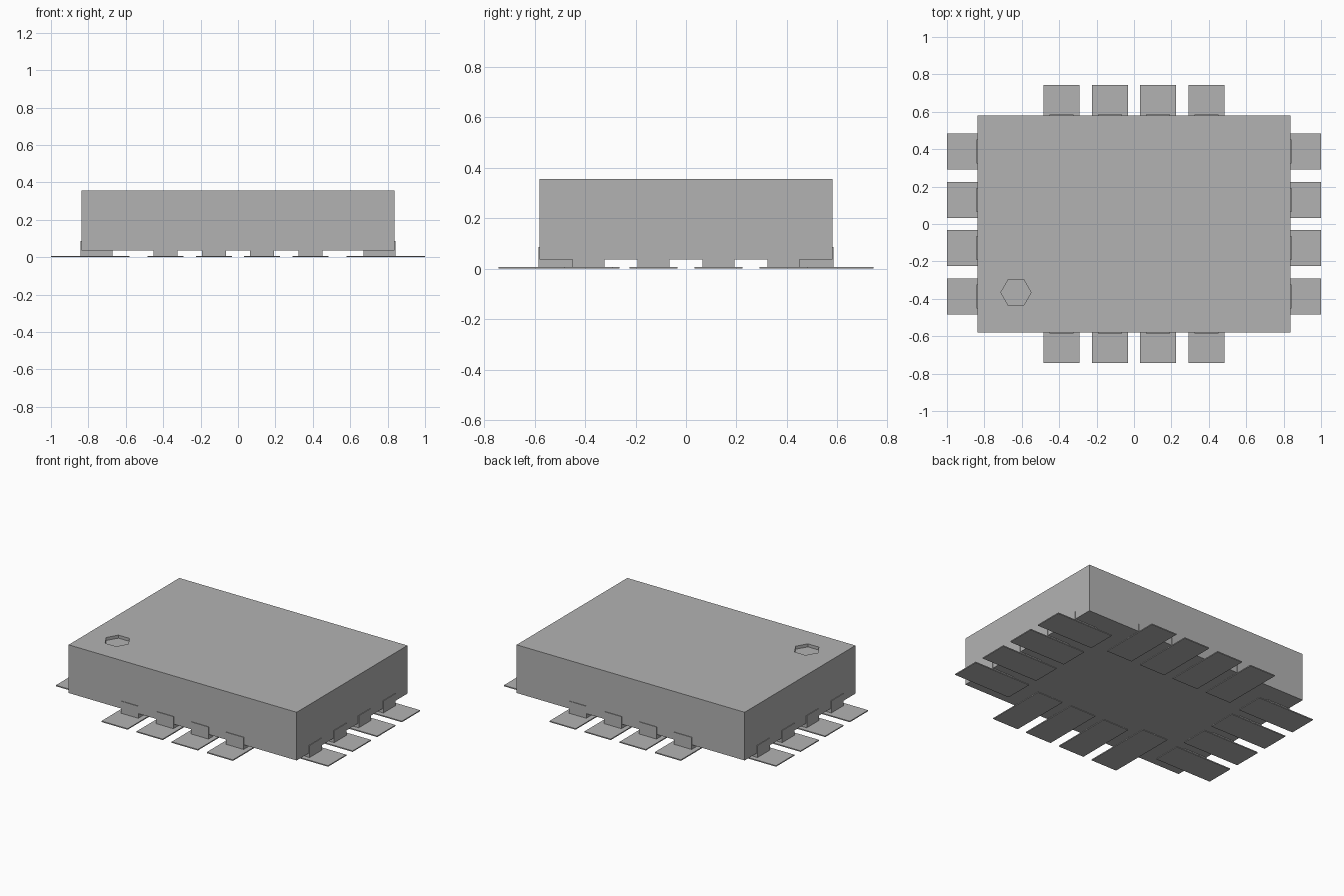
import bpy
import math

if "Cube" in bpy.data.objects:
    bpy.data.objects.remove(bpy.data.objects["Cube"], do_unlink=True)

# Single flat grey
grey = bpy.data.materials.new("neutral_grey")
grey.use_nodes = True
colour = (0.45, 0.45, 0.45, 1)
grey.diffuse_color = colour
grey.node_tree.nodes["Principled BSDF"].inputs["Base Color"].default_value = colour


def box(name, low, high):
    """Axis-aligned box between two corners."""
    centre = [(a + b) / 2 for a, b in zip(low, high)]
    size = [abs(b - a) for a, b in zip(low, high)]
    bpy.ops.mesh.primitive_cube_add(size=1, location=centre)
    obj = bpy.context.object
    obj.name = name
    obj.scale = size
    bpy.ops.object.transform_apply(location=False, rotation=False, scale=True)
    obj.data.materials.append(grey)
    return obj


HALF_X, HALF_Y = 0.838, 0.581
PAD_REACH = 0.162      # pad length outside the body
PAD_LENGTH = 0.42
PAD_HALF, LEAD_HALF = 0.096, 0.064
PAD_TOP, LEAD_TOP = 0.007, 0.087
PITCH = 0.258

# Package body with a hexagonal marker recess
body = box("package_body", (-HALF_X, -HALF_Y, 0.036), (HALF_X, HALF_Y, 0.356))
bpy.ops.mesh.primitive_cylinder_add(vertices=6, radius=0.081, depth=0.04,
                                    location=(-0.631, -0.366, 0.356),
                                    rotation=(0, 0, math.radians(30)))
cutter = bpy.context.object
cutter.name = "marker_cutter"
cutter.hide_render = True
recess = body.modifiers.new("marker_recess", "BOOLEAN")
recess.operation = "DIFFERENCE"
recess.solver = "EXACT"
recess.object = cutter
bpy.context.view_layer.objects.active = body
bpy.ops.object.modifier_apply(modifier=recess.name)
bpy.data.objects.remove(cutter, do_unlink=True)

# Four pads and leads along each side
sides = {"left": (0, 1), "right": (0, -1), "back": (1, 1), "front": (1, -1)}
for side, (axis, sign) in sides.items():
    edge = (HALF_X, HALF_Y)[axis]
    for i in range(4):
        along = (i - 1.5) * PITCH

        def strip(name, inner, outer, half, bottom, top):
            a = [sign * inner, along - half]
            b = [sign * outer, along + half]
            if axis:
                a.reverse()
                b.reverse()
            box(name, a + [bottom], b + [top])

        outer = edge + PAD_REACH
        # The first front pad, nearest the marker, is longer
        length = PAD_LENGTH + (0.06 if side == "front" and i == 0 else 0)
        strip(f"{side}_pad_{i + 1}", outer - length, outer, PAD_HALF, 0, PAD_TOP)
        strip(f"{side}_lead_{i + 1}", edge - 0.167, edge + 0.004,
              LEAD_HALF, PAD_TOP, LEAD_TOP)
